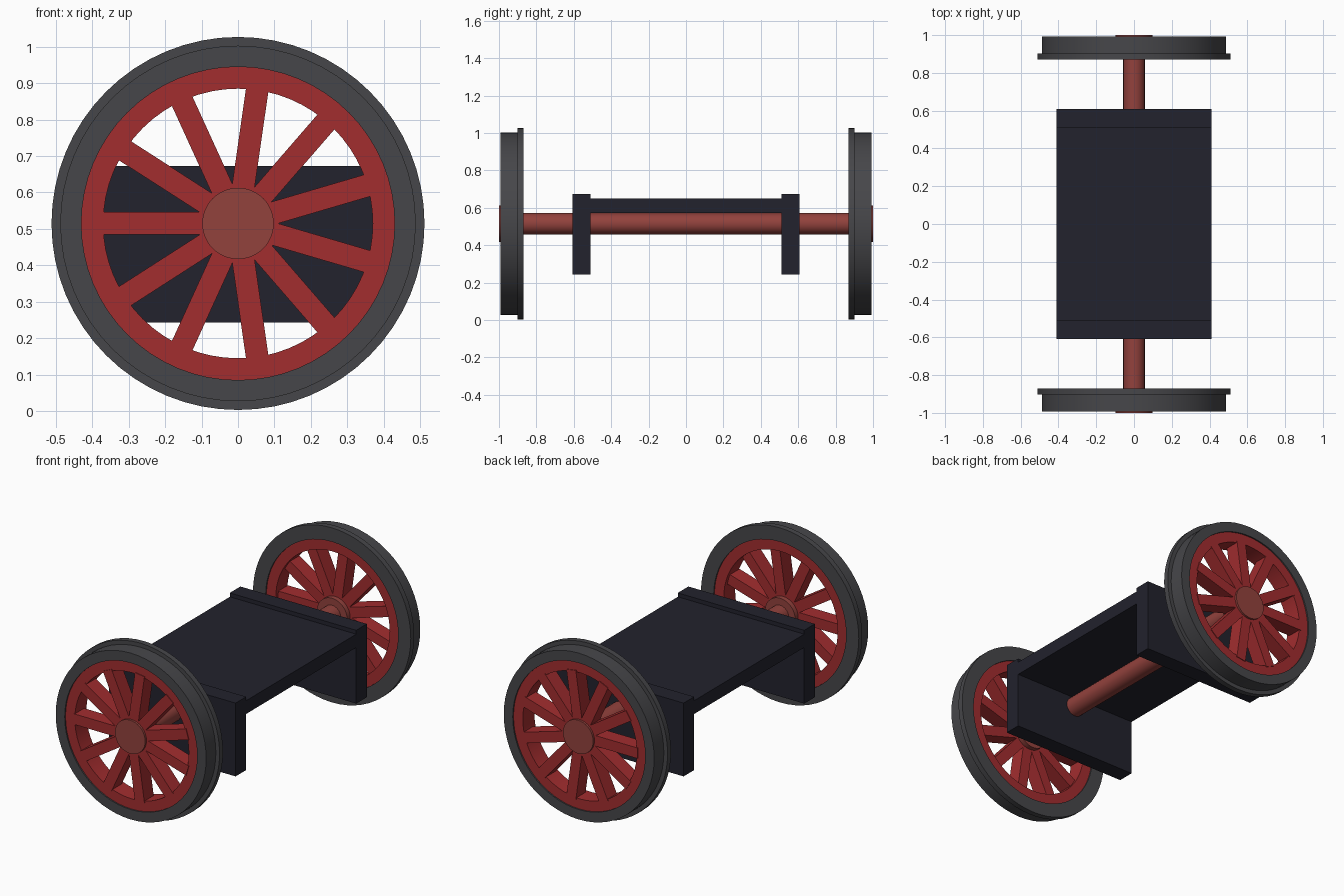
import bpy, bmesh, math
from mathutils import Matrix

if "Cube" in bpy.data.objects:
    bpy.data.objects.remove(bpy.data.objects["Cube"])

CZ = 0.515          # axle height
SPOKES = 11


def material(name, rgb):
    m = bpy.data.materials.new(name)
    m.diffuse_color = (*rgb, 1)
    m.use_nodes = True
    m.node_tree.nodes["Principled BSDF"].inputs["Base Color"].default_value = m.diffuse_color
    return m


GREY = material("tyre grey", (0.062, 0.062, 0.068))
RED = material("wheel red", (0.36, 0.026, 0.028))
BROWN = material("axle red brown", (0.29, 0.054, 0.046))
NAVY = material("frame navy", (0.016, 0.016, 0.026))


def finish(name, bm, mat, smooth=False):
    bmesh.ops.recalc_face_normals(bm, faces=bm.faces)
    me = bpy.data.meshes.new(name)
    bm.to_mesh(me)
    bm.free()
    me.materials.append(mat)
    ob = bpy.data.objects.new(name, me)
    bpy.context.collection.objects.link(ob)
    if smooth:
        bpy.ops.object.select_all(action='DESELECT')
        ob.select_set(True)
        bpy.context.view_layer.objects.active = ob
        bpy.ops.object.shade_smooth_by_angle(angle=math.radians(30))
    return ob


def add_box(bm, x, y, z, turn=Matrix()):
    """Box between pairs of limits, then turned."""
    size = [b - a for a, b in (x, y, z)]
    mid = [(a + b) / 2 for a, b in (x, y, z)]
    bmesh.ops.create_cube(bm, size=1, matrix=turn @ Matrix.Translation(mid)
                          @ Matrix.Diagonal((*size, 1)))


def lathe(name, profile, mat, seg):
    """Closed (radius, y) loop revolved round the axle line."""
    bm = bmesh.new()
    rings = []
    for i in range(seg):
        a = 2 * math.pi * i / seg
        rings.append([bm.verts.new((r * math.cos(a), y, CZ + r * math.sin(a)))
                      for r, y in profile])
    n = len(profile)
    for i in range(seg):
        p, q = rings[i], rings[(i + 1) % seg]
        for j in range(n):
            k = (j + 1) % n
            bm.faces.new((p[j], p[k], q[k], q[j]))
    return finish(name, bm, mat, True)


def rod(name, r, y0, y1, mat, seg):
    bm = bmesh.new()
    turn = Matrix.Translation((0, (y0 + y1) / 2, CZ)) @ Matrix.Rotation(math.pi / 2, 4, 'X')
    bmesh.ops.create_cone(bm, cap_ends=True, segments=seg, radius1=r, radius2=r,
                          depth=abs(y1 - y0), matrix=turn)
    return finish(name, bm, mat, True)


for side, s in (("front", -1), ("back", 1)):
    # Flanged tyre, with the flange on the inner side
    lathe(side + "_tyre", [(0.43, s * 0.87), (0.512, s * 0.87), (0.512, s * 0.902),
                           (0.488, s * 0.902), (0.488, s * 0.992), (0.43, s * 0.992)], GREY, 64)
    # Rim inside the tyre
    lathe(side + "_rim", [(0.37, s * 0.878), (0.43, s * 0.878),
                          (0.43, s * 0.984), (0.37, s * 0.984)], RED, 64)
    # Spokes
    bm = bmesh.new()
    y = sorted((s * 0.90, s * 0.988))
    for i in range(SPOKES):
        turn = (Matrix.Translation((0, 0, CZ))
                @ Matrix.Rotation(math.pi + 2 * math.pi * i / SPOKES, 4, 'Y'))
        add_box(bm, (0.06, 0.378), y, (-0.031, 0.031), turn)
    finish(side + "_spokes", bm, RED)
    # Hub
    rod(side + "_hub", 0.098, s * 0.872, s * 1.0, BROWN, 48)
    # Frame end plate
    bm = bmesh.new()
    add_box(bm, (-0.41, 0.41), sorted((s * 0.51, s * 0.608)), (0.243, 0.673))
    finish(side + "_end_plate", bm, NAVY)

# Axle and frame deck
rod("axle", 0.057, -0.95, 0.95, BROWN, 24)
bm = bmesh.new()
add_box(bm, (-0.41, 0.41), (-0.51, 0.51), (0.572, 0.65))
finish("frame_deck", bm, NAVY)
